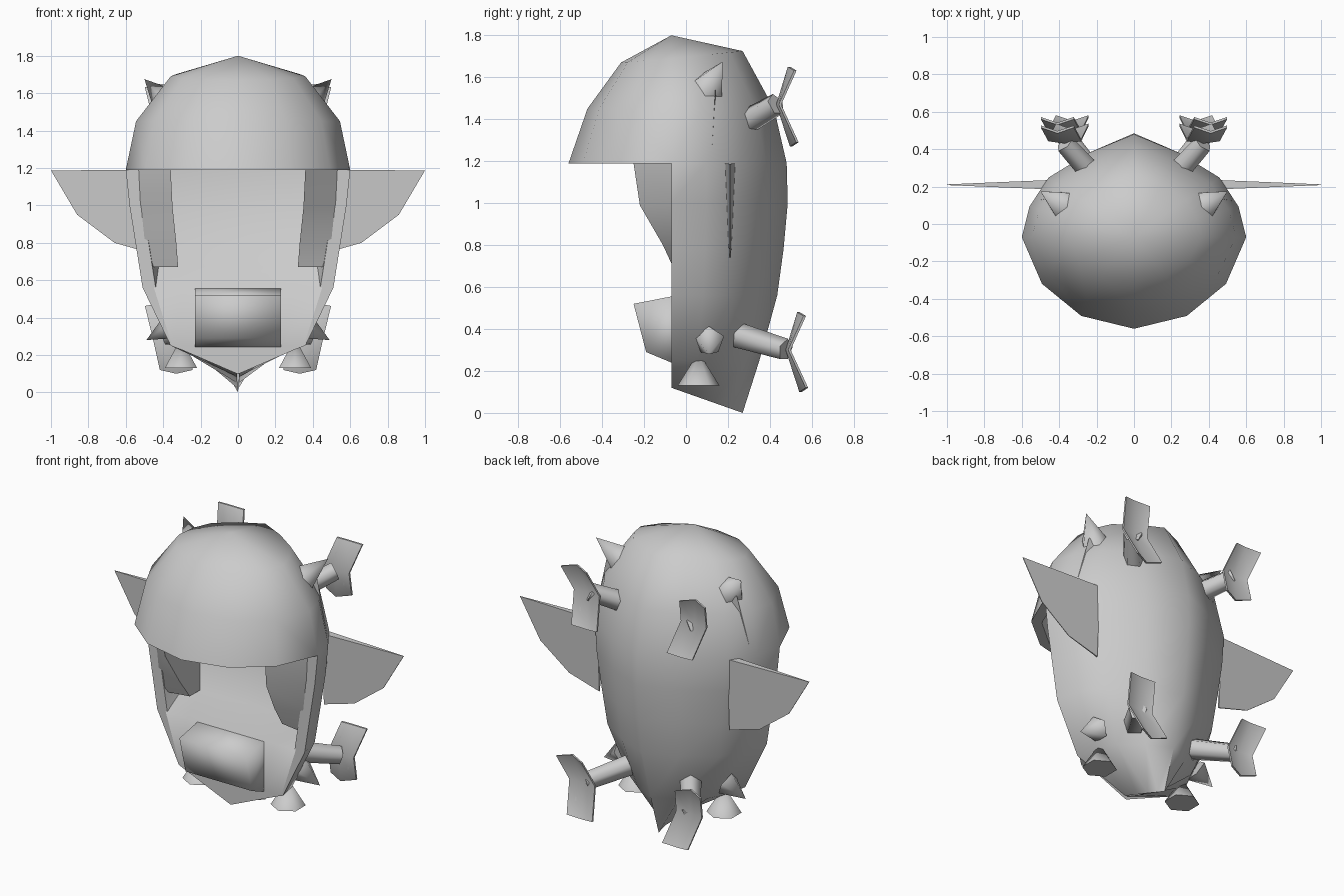
import bpy, bmesh, math
from mathutils import Vector

cube = bpy.data.objects.get("Cube")
if cube:
    bpy.data.objects.remove(cube, do_unlink=True)

GREY = (0.6, 0.6, 0.6, 1)
mat = bpy.data.materials.new("plain grey")
mat.use_nodes = True
mat.diffuse_color = GREY
mat.node_tree.nodes["Principled BSDF"].inputs["Base Color"].default_value = GREY


def finish(name, bm, angle=40):
    bmesh.ops.remove_doubles(bm, verts=bm.verts, dist=0.0005)
    bmesh.ops.recalc_face_normals(bm, faces=bm.faces)
    me = bpy.data.meshes.new(name)
    bm.to_mesh(me)
    bm.free()
    ob = bpy.data.objects.new(name, me)
    bpy.context.collection.objects.link(ob)
    me.materials.append(mat)
    bpy.ops.object.select_all(action="DESELECT")
    ob.select_set(True)
    bpy.context.view_layer.objects.active = ob
    bpy.ops.object.shade_smooth_by_angle(angle=math.radians(angle))


def loft(bm, rows, closed=False, caps=False):
    rings = [[bm.verts.new(p) for p in row] for row in rows]
    n = len(rings[0])
    for a, b in zip(rings, rings[1:]):
        for i in range(n if closed else n - 1):
            j = (i + 1) % n
            bm.faces.new((a[i], a[j], b[j], b[i]))
    if caps:
        bm.faces.new(rings[0])
        bm.faces.new(rings[-1])


def mirrored(half):
    """Complete a half outline that ends on the centre line."""
    return half + [(-x, y) for x, y in reversed(half[:-1])]


# Head shell: hollow back plus a visor over the face
RIM = -0.07
BACK = mirrored([(1, 0), (.93, .3), (.76, .58), (.4, .82), (0, 1)])
FRONT = mirrored([(1, 0), (.82, .51), (.47, .86), (0, 1)])
# height, half width, back depth, front depth
OUTER = [(.25, .36, .42, 0), (.56, .51, .505, 0), (.78, .545, .535, 0),
         (1.0, .58, .555, 0), (1.19, .6, .55, .49), (1.45, .545, .49, .4),
         (1.69, .36, .34, .24), (1.8, 0, 0, 0)]
INNER = [(z if z < 1.2 else z - .05, max(w - .07, 0), max(b - .05, 0), max(f - .05, 0))
         for z, w, b, f in OUTER]
RIDGE = [(x * .005, RIM + y * .34, .12 * (1 - y)) for x, y in BACK]


def back_rows(levels):
    return [RIDGE] + [[(x * w, RIM + y * b, z + (.035 * y if 0 < w < .4 and z > 1 else 0))
                       for x, y in BACK] for z, w, b, f in levels]


def visor_rows(levels):
    return [[(x * w, RIM - y * f, z - (.02 * y if 0 < w < .4 else 0)) for x, y in FRONT]
            for z, w, b, f in levels if z > 1.1]


bm = bmesh.new()
for levels in (OUTER, INNER):
    loft(bm, back_rows(levels))
    loft(bm, visor_rows(levels))
loft(bm, [visor_rows(OUTER)[0], visor_rows(INNER)[0]])
for end in (0, -1):
    loft(bm, [[row[end] for row in back_rows(levels)[:6]] for levels in (OUTER, INNER)])
bmesh.ops.dissolve_degenerate(bm, dist=0.0005, edges=bm.edges)
finish("head_shell", bm, 60)

# Face plate with recessed upper part and flush chin
bm = bmesh.new()
rows = [(.1, .005, -.072, 0), (.25, .352, -.074, 0), (.56, .45, -.072, 0),
        (.67, .48, .07, .02), (1.19, .54, .12, .03), (1.55, .45, .14, .03)]
loft(bm, [[(i / 3 * w, y + hollow * (1 - (i / 3) ** 2), z) for i in range(-3, 4)]
          for z, w, y, hollow in rows])
finish("face_plate", bm, 90)

# Snout block with softly shaded corners
bm = bmesh.new()
profile = [(0, .555), (RIM, .555), (-.25, .52), (-.19, .29), (RIM, .24), (0, .24)]
loft(bm, [[(x, y, z) for y, z in profile] for x in (-.23, .23)], True, True)
finish("snout", bm, 180)


def cone(bm, base, tip, radius, sides, end_radius=0):
    base, tip = Vector(base), Vector(tip)
    m = (tip - base).to_track_quat("Z", "Y").to_matrix().to_4x4()
    m.translation = (base + tip) / 2
    bmesh.ops.create_cone(bm, cap_ends=True, segments=sides, radius1=radius,
                          radius2=end_radius, depth=(tip - base).length, matrix=m)


for s, side in ((1, "left"), (-1, "right")):
    # Side fin, a thin wedge tapering outward
    bm = bmesh.new()
    outline = [(.45, 1.19), (1, 1.187), (.86, .95), (.66, .8), (.45, .74)]
    thick = [.025, .002, .002, .002, .004]
    loft(bm, [[(s * x, .21 + k * t, z) for (x, z), t in zip(outline, thick)]
              for k in (-1, 1)], True, True)
    finish(side + "_fin", bm, 30)

    # Cheek wedge hanging beneath the visor
    bm = bmesh.new()
    loft(bm, [[(s * xi, yf, z), (s * xo, -.05, z), (s * xi, .14, z)]
              for z, xi, xo, yf in [(1.25, .36, .55, -.25), (1.19, .36, .55, -.25),
                                    (.99, .35, .54, -.22), (.8, .33, .52, -.11),
                                    (.67, .32, .5, -.02)]], True, True)
    finish(side + "_cheek_wedge", bm, 40)

    # Horns and the small bell under the jaw
    for name, base, tip, radius, sides in (
            ("brow_horn", (.375, .1, 1.545), (.5, .175, 1.675), .09, 5),
            ("jaw_horn", (.36, .11, .345), (.49, .11, .28), .075, 5),
            ("jaw_bell", (.305, .06, .13), (.305, .06, .29), .1, 6)):
        bm = bmesh.new()
        cone(bm, (s * base[0], *base[1:]), (s * tip[0], *tip[1:]), radius, sides)
        finish(f"{side}_{name}", bm, 75)

    # Rear pegs: tapered rod with one folded blade across its end
    for level, root, hub in (("upper", (.2, .24, 1.36), (.37, .43, 1.47)),
                             ("lower", (.2, .24, .37), (.37, .475, .3))):
        root, hub = (Vector((s * p[0], p[1], p[2])) for p in (root, hub))
        bm = bmesh.new()
        cone(bm, root, hub, .065, 5, .055)
        finish(f"{side}_{level}_peg", bm, 75)
        bm = bmesh.new()
        rows = []
        for dx, dy, dz, bend in ((.04, .055, .18, .03), (0, 0, 0, .012),
                                 (-.04, .065, -.2, .03)):
            p = hub + Vector((s * dx, dy, dz))
            edge = [p + Vector((k * .088, abs(k) * bend, -.1 * dz * abs(k)))
                    for k in (-1, 0, 1)]
            rows.append(edge + [q + Vector((0, .012, 0)) for q in reversed(edge)])
        loft(bm, rows, True, True)
        finish(f"{side}_{level}_peg_blade", bm, 50)
